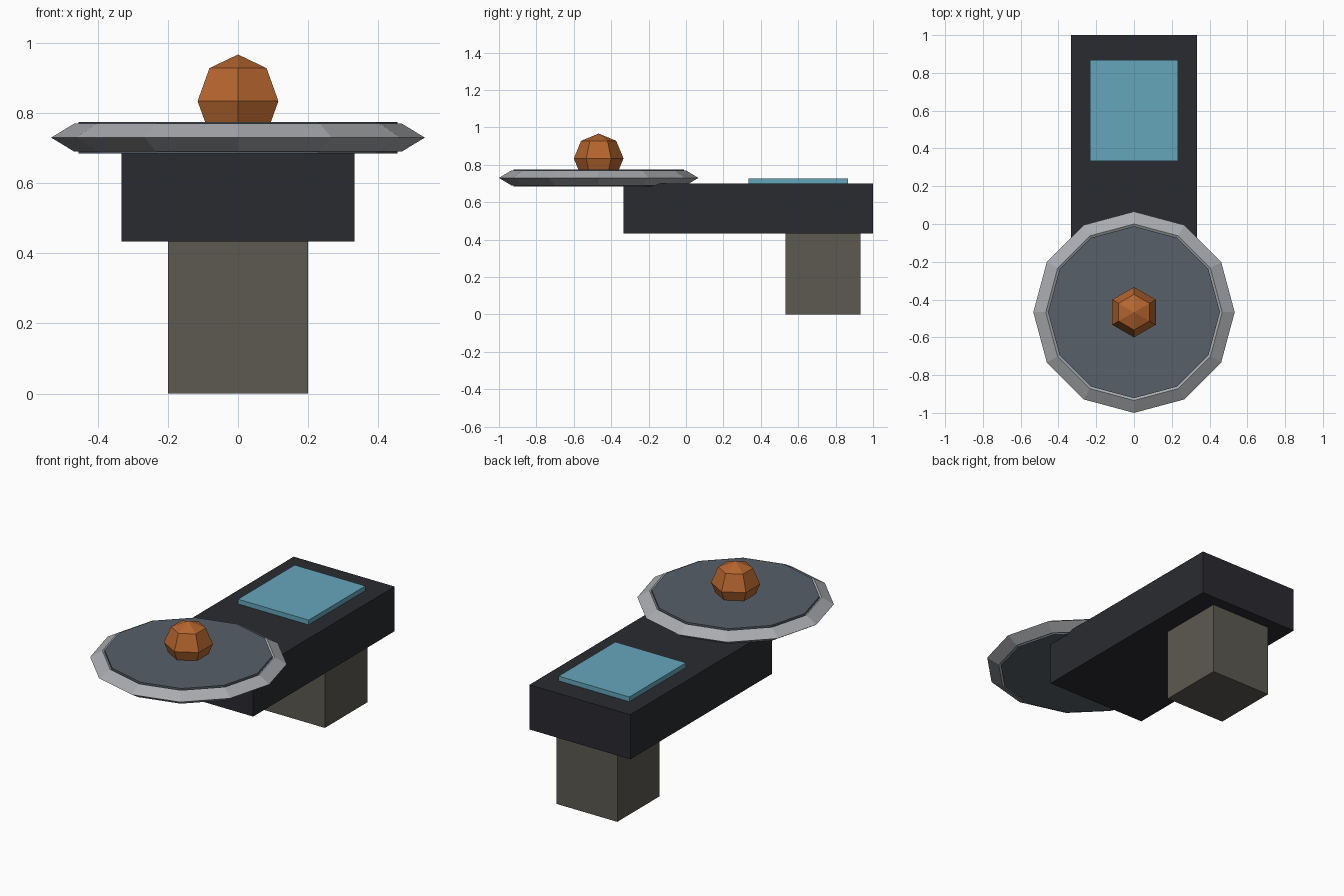
import bpy, bmesh
from math import sin, cos, pi, radians

if "Cube" in bpy.data.objects:
    bpy.data.objects.remove(bpy.data.objects["Cube"])


def paint(obj, color):
    mat = bpy.data.materials.new(obj.name + "_colour")
    mat.diffuse_color = (*color, 1)
    mat.use_nodes = True
    mat.node_tree.nodes["Principled BSDF"].inputs["Base Color"].default_value = mat.diffuse_color
    obj.data.materials.append(mat)


def finish(name, bm, color):
    bmesh.ops.remove_doubles(bm, verts=bm.verts, dist=1e-5)
    bmesh.ops.recalc_face_normals(bm, faces=bm.faces)
    mesh = bpy.data.meshes.new(name)
    bm.to_mesh(mesh)
    bm.free()
    obj = bpy.data.objects.new(name, mesh)
    bpy.context.collection.objects.link(obj)
    paint(obj, color)
    return obj


def box(name, half_x, y0, y1, z0, z1, color):
    bm = bmesh.new()
    bmesh.ops.create_cube(bm, size=1)
    for v in bm.verts:
        v.co = (v.co.x * 2 * half_x,
                (y0 + y1) / 2 + v.co.y * (y1 - y0),
                (z0 + z1) / 2 + v.co.z * (z1 - z0))
    return finish(name, bm, color)


def lathe(name, profile, sides, center, color):
    """Revolve (radius, z) points about z, one corner on the y axis."""
    bm = bmesh.new()
    pts = [bm.verts.new((0, r, z)) for r, z in profile]
    edges = [bm.edges.new(p) for p in zip(pts, pts[1:])]
    bmesh.ops.spin(bm, geom=pts + edges, cent=(0, 0, 0), axis=(0, 0, 1),
                   angle=2 * pi, steps=sides)
    bmesh.ops.remove_doubles(bm, verts=bm.verts, dist=1e-5)
    bmesh.ops.translate(bm, verts=bm.verts, vec=center)
    return finish(name, bm, color)


# Post, arm and inset panel
box("post", 0.2, 0.533, 0.933, 0, 0.434, (0.11, 0.10, 0.085))
box("arm", 0.333, -0.333, 1.0, 0.434, 0.70, (0.023, 0.024, 0.03))
box("panel", 0.233, 0.333, 0.867, 0.70, 0.728, (0.13, 0.38, 0.50))

# Twelve-sided dish with a diamond-section rim
hub = (0, -0.467, 0.73)
lathe("plate", [(0, -0.045), (0.455, -0.045), (0.455, 0.045), (0, 0.045)],
      12, hub, (0.095, 0.115, 0.14))
lathe("rim", [(0.533, 0), (0.467, 0.04), (0.40, 0), (0.467, -0.04), (0.533, 0)],
      12, hub, (0.40, 0.41, 0.43))

# Faceted knob: six-sided ball in four bands
R = 0.133
ball = [(R * cos(radians(a)), R * sin(radians(a))) for a in (-90, -45, 0, 45, 90)]
lathe("knob", ball, 6, (0, -0.467, 0.834), (0.46, 0.13, 0.028))
